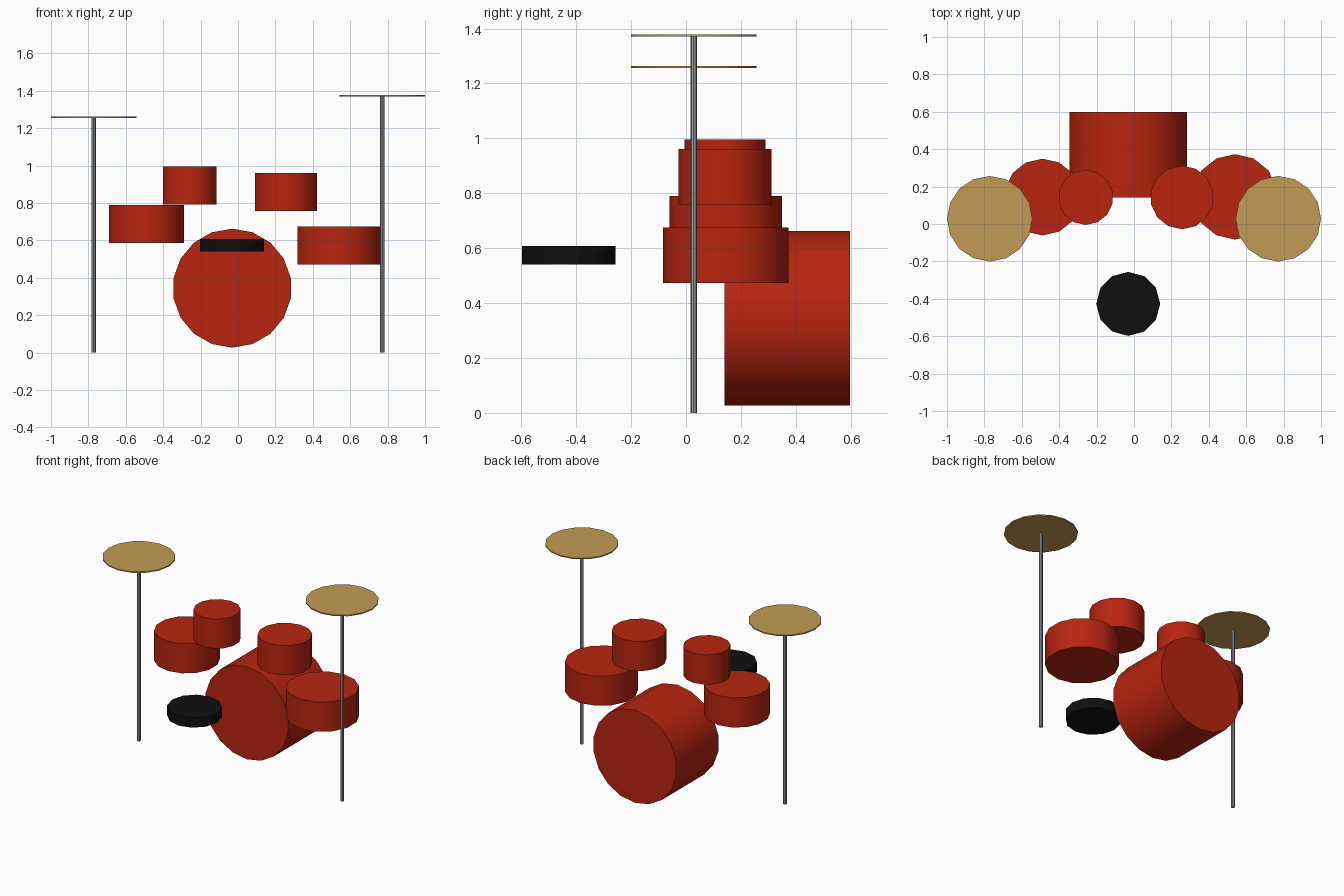
import bpy
import math

default = bpy.data.objects.get("Cube")
if default:
    bpy.data.objects.remove(default, do_unlink=True)


def make_material(name, rgb):
    mat = bpy.data.materials.new(name)
    mat.use_nodes = True
    colour = (*rgb, 1.0)
    mat.diffuse_color = colour
    mat.node_tree.nodes["Principled BSDF"].inputs["Base Color"].default_value = colour
    return mat


red = make_material("drum_red", (0.48, 0.018, 0.005))
brass = make_material("cymbal_brass", (0.54, 0.33, 0.09))
black = make_material("seat_black", (0.005, 0.005, 0.005))
steel = make_material("stand_steel", (0.33, 0.33, 0.33))


def cylinder(name, mat, sides, radius, depth, centre, tilt=0.0):
    """Capped cylinder with smooth walls and sharp rims."""
    bpy.ops.mesh.primitive_cylinder_add(
        vertices=sides, radius=radius, depth=depth,
        location=centre, rotation=(tilt, 0, 0))
    obj = bpy.context.object
    obj.name = obj.data.name = name
    obj.data.materials.append(mat)
    bpy.ops.object.shade_smooth_by_angle(angle=math.radians(40))
    return obj


# Bass drum, lying along y
cylinder("bass_drum", red, 18, 0.318, 0.457, (-0.031, 0.369, 0.345), math.pi / 2)

# Upright drums: name, radius, x, y, middle height
DRUM_HEIGHT = 0.203
for name, radius, x, y, z in (
    ("right_floor_tom", 0.205, -0.489, 0.144, 0.689),
    ("left_floor_tom", 0.228, 0.54, 0.145, 0.574),
    ("right_high_tom", 0.147, -0.258, 0.142, 0.895),
    ("left_high_tom", 0.17, 0.257, 0.142, 0.86),
):
    cylinder(name, red, 14, radius, DRUM_HEIGHT, (x, y, z))

# Stool seat
cylinder("stool_seat", black, 12, 0.171, 0.068, (-0.031, -0.427, 0.574))

# Cymbals on their stands
THICKNESS = 0.008
for side, x, top in (("right", -0.7715, 1.264), ("left", 0.7715, 1.379)):
    cylinder(side + "_cymbal", brass, 16, 0.2285, THICKNESS,
             (x, 0.028, top - THICKNESS / 2))
    pole = top - THICKNESS
    cylinder(side + "_cymbal_stand", steel, 8, 0.0115, pole, (x, 0.028, pole / 2))
